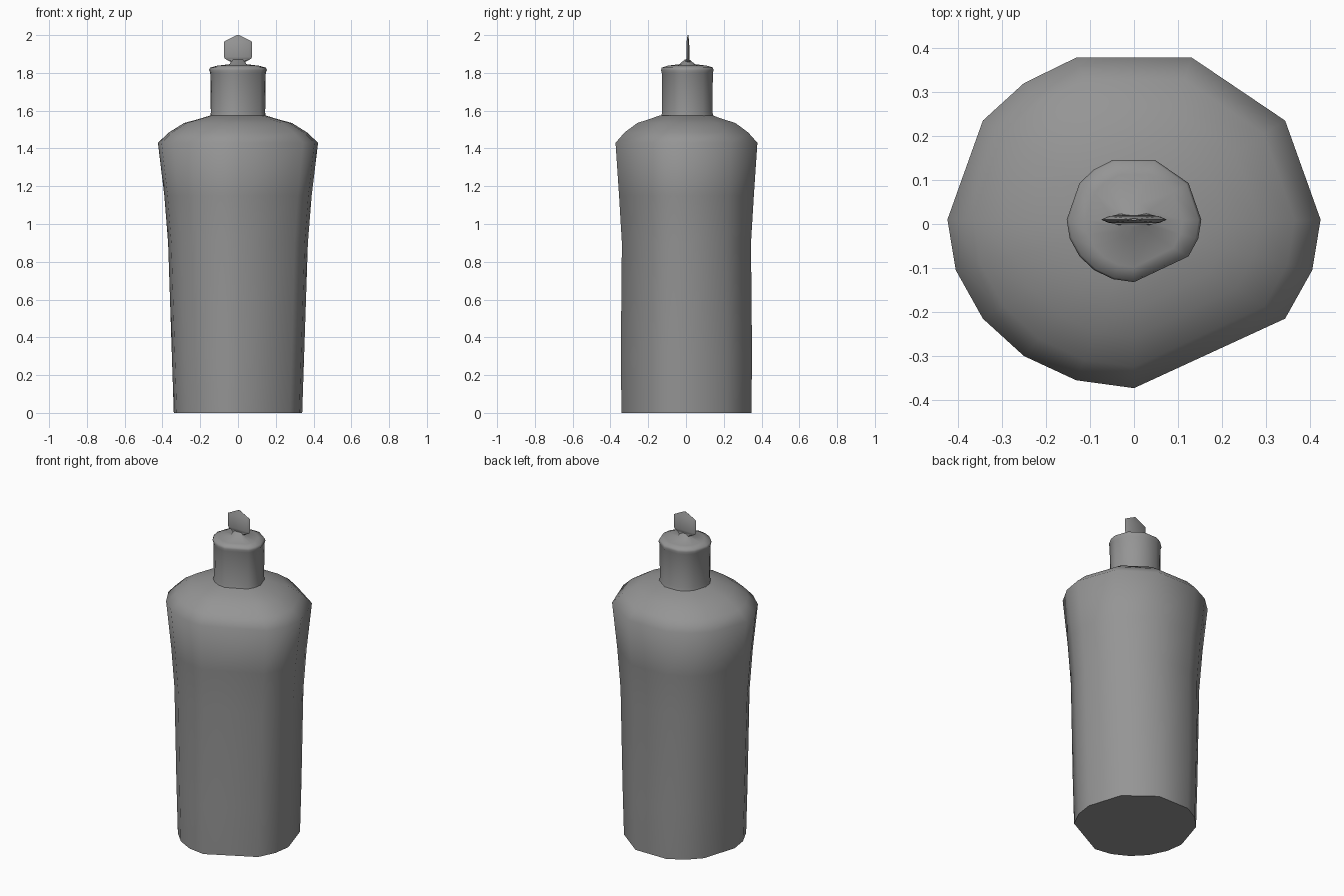
import bpy, bmesh, math

cube = bpy.data.objects.get("Cube")
if cube:
    bpy.data.objects.remove(cube, do_unlink=True)

GREY = (0.3, 0.3, 0.3, 1)
mat = bpy.data.materials.new("grey plastic")
mat.use_nodes = True
mat.diffuse_color = GREY
mat.node_tree.nodes["Principled BSDF"].inputs["Base Color"].default_value = GREY


def loft(name, outline, rows, y0=0.0, angle=40):
    """Stack scaled copies of an outline; rows are (z, x scale, y scale)."""
    bm = bmesh.new()
    rings = [[bm.verts.new((x * sx, y0 + y * sy, z)) for x, y in outline]
             for z, sx, sy in rows]
    n = len(outline)
    for low, high in zip(rings, rings[1:]):
        for i in range(n):
            j = (i + 1) % n
            bm.faces.new((low[i], low[j], high[j], high[i]))
    bm.faces.new(rings[0][::-1])
    bm.faces.new(rings[-1])
    bmesh.ops.recalc_face_normals(bm, faces=bm.faces)
    mesh = bpy.data.meshes.new(name)
    bm.to_mesh(mesh)
    bm.free()
    mesh.materials.append(mat)
    ob = bpy.data.objects.new(name, mesh)
    bpy.context.collection.objects.link(ob)
    bpy.ops.object.select_all(action='DESELECT')
    ob.select_set(True)
    bpy.context.view_layer.objects.active = ob
    bpy.ops.object.shade_smooth_by_angle(angle=math.radians(angle))
    return ob


# Uneven oval section, counter-clockwise from the left side
section = [(1, .01), (.81, .235), (.31, .378), (-.31, .378), (-.59, .32),
           (-.81, .235), (-1, .01), (-.955, -.105), (-.81, -.215),
           (-.59, -.3), (-.31, -.355), (0, -.373), (.81, -.215), (.955, -.105)]

# Tapered body with rounded shoulder
loft("bottle_body", section, [
    (0, .34, .915), (.3, .35, .925), (.9, .37, .91), (1.15, .39, .95),
    (1.43, .424, 1), (1.485, .365, .87), (1.535, .285, .69), (1.555, .21, .52),
    (1.575, .145, .37)], angle=60)

# Cap with a slight lip, rising to the stem of the tab
loft("cap", section, [
    (1.56, .15, .38), (1.59, .144, .355), (1.8, .147, .36), (1.815, .153, .37),
    (1.828, .147, .36), (1.838, .11, .28), (1.846, .045, .11),
    (1.87, .03, .035)], y0=.006, angle=60)

# Thin twist-off tab
blade = [(1, 0), (.75, 1), (-.75, 1), (-1, 0), (-.75, -1), (.75, -1)]
loft("twist_tab", blade, [
    (1.84, .05, .025), (1.857, .036, .014), (1.875, .07, .008),
    (1.885, .075, .008), (1.965, .075, .007), (2, .006, .002)], y0=.01, angle=50)
